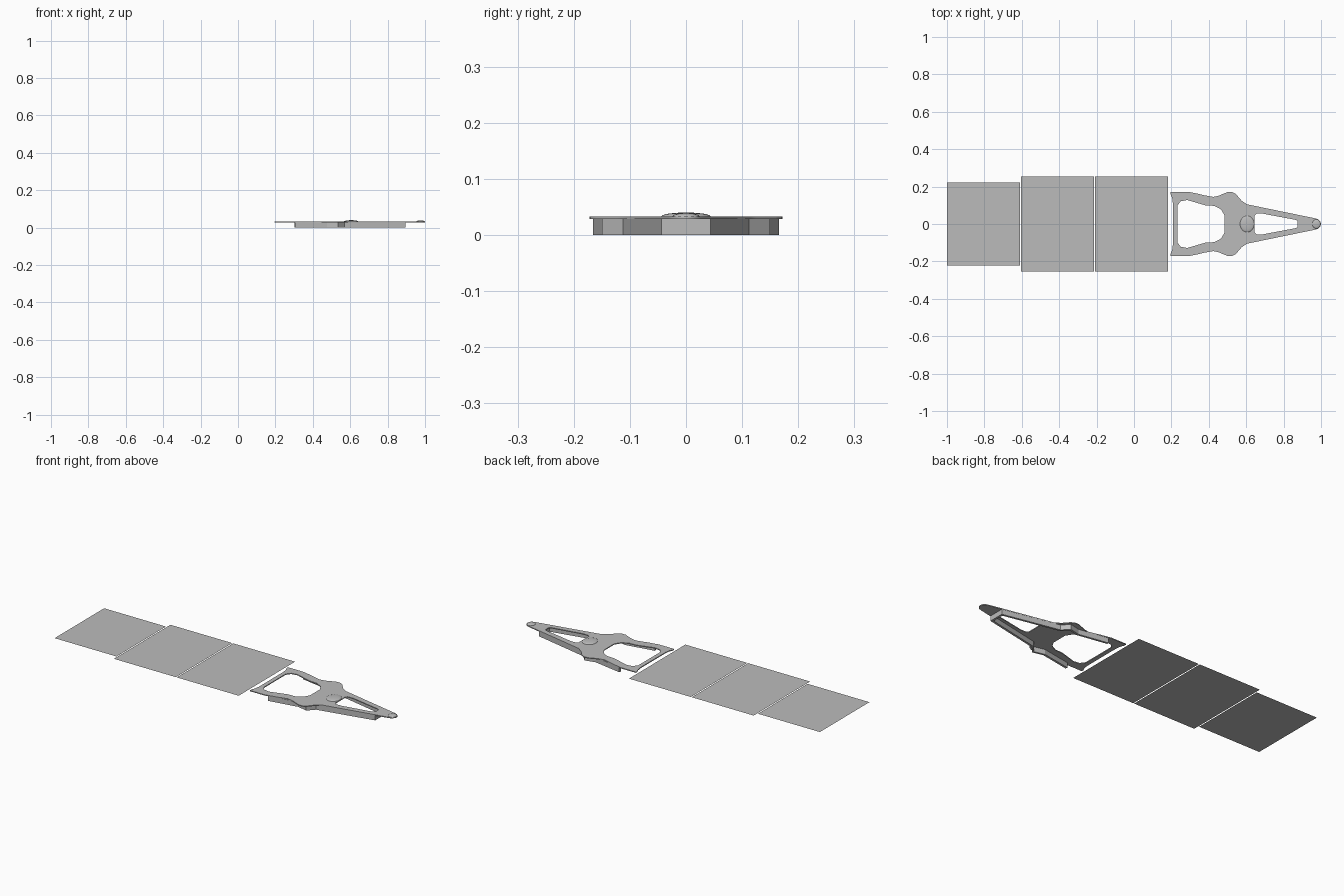
import bpy
import bmesh
from mathutils import Vector

cube = bpy.data.objects.get("Cube")
if cube:
    bpy.data.objects.remove(cube, do_unlink=True)

PLATE_BOTTOM, PLATE_TOP = 0.028, 0.033

grey = bpy.data.materials.new("plain grey")
grey.use_nodes = True
grey.diffuse_color = (0.5, 0.5, 0.5, 1)
grey.node_tree.nodes["Principled BSDF"].inputs["Base Color"].default_value = grey.diffuse_color


def mesh_object(name, bm):
    bmesh.ops.recalc_face_normals(bm, faces=bm.faces)
    mesh = bpy.data.meshes.new(name)
    bm.to_mesh(mesh)
    bm.free()
    mesh.materials.append(grey)
    obj = bpy.data.objects.new(name, mesh)
    bpy.context.collection.objects.link(obj)
    return obj


def mirrored(half):
    """Close a half outline by reflecting it across the x axis."""
    return half + [(x, -y) for x, y in reversed(half) if y > 0]


def flat_panel(name, x0, x1, half_width):
    bm = bmesh.new()
    corners = [(x0, -half_width), (x1, -half_width), (x1, half_width), (x0, half_width)]
    bm.faces.new([bm.verts.new((x, y, 0.03)) for x, y in corners])
    bm.normal_update()
    mesh_object(name, bm)


def pierced_plate(name, outlines):
    """Fill the first outline, cut out the others and give it thickness."""
    curve = bpy.data.curves.new(name, "CURVE")
    curve.dimensions = "2D"
    curve.fill_mode = "BOTH"
    curve.extrude = (PLATE_TOP - PLATE_BOTTOM) / 2
    for outline in outlines:
        spline = curve.splines.new("POLY")
        spline.points.add(len(outline) - 1)
        for point, (x, y) in zip(spline.points, outline):
            point.co = (x, y, 0, 1)
        spline.use_cyclic_u = True
    curve.materials.append(grey)
    obj = bpy.data.objects.new(name, curve)
    obj.location.z = (PLATE_TOP + PLATE_BOTTOM) / 2
    bpy.context.collection.objects.link(obj)
    bpy.ops.object.select_all(action="DESELECT")
    obj.select_set(True)
    bpy.context.view_layer.objects.active = obj
    bpy.ops.object.convert(target="MESH")


def wall(name, path, thickness):
    """Upright strip following a path, thickened to the path's right."""
    pts = [Vector(p) for p in path]
    inner = []
    for i, p in enumerate(pts):
        d = (pts[min(i + 1, len(pts) - 1)] - pts[max(i - 1, 0)]).normalized()
        inner.append(p + Vector((d.y, -d.x)) * thickness)
    bm = bmesh.new()
    rings = [[bm.verts.new((q.x, q.y, z)) for q, z in
              ((a, 0), (b, 0), (b, PLATE_BOTTOM), (a, PLATE_BOTTOM))]
             for a, b in zip(pts, inner)]
    for r, s in zip(rings, rings[1:]):
        for k in range(4):
            n = (k + 1) % 4
            bm.faces.new((r[k], r[n], s[n], s[k]))
    bm.faces.new(rings[0])
    bm.faces.new(rings[-1])
    mesh_object(name, bm)


def shallow_dome(name, x, size):
    bm = bmesh.new()
    bmesh.ops.create_uvsphere(bm, u_segments=24, v_segments=12, radius=1)
    bmesh.ops.delete(bm, geom=[v for v in bm.verts if v.co.z < -0.01], context="VERTS")
    bmesh.ops.scale(bm, vec=size, verts=bm.verts)
    bmesh.ops.translate(bm, vec=(x, 0, PLATE_TOP), verts=bm.verts)
    obj = mesh_object(name, bm)
    for poly in obj.data.polygons:
        poly.use_smooth = True


# Three flat panels in a row
flat_panel("outer_panel", -1.0, -0.61, 0.223)
flat_panel("middle_panel", -0.604, -0.214, 0.254)
flat_panel("inner_panel", -0.208, 0.182, 0.254)

# Yoke plate with a large and a small opening
outline = mirrored([(0.208, 0.11), (0.204, 0.14), (0.195, 0.16), (0.195, 0.172),
                    (0.29, 0.172), (0.35, 0.16), (0.415, 0.143), (0.45, 0.15),
                    (0.5, 0.171), (0.525, 0.171), (0.545, 0.16), (0.575, 0.125),
                    (0.605, 0.105), (0.965, 0.031), (0.985, 0.025), (0.997, 0.012), (1.0, 0)])
large_hole = mirrored([(0.232, 0.098), (0.25, 0.122), (0.285, 0.128), (0.35, 0.109),
                       (0.38, 0.1), (0.43, 0.097), (0.465, 0.078), (0.485, 0.045)])
small_hole = mirrored([(0.645, 0.046), (0.655, 0.055), (0.69, 0.055),
                       (0.865, 0.022), (0.875, 0.015)])
pierced_plate("yoke_plate", [outline, large_hole, small_hole])

# Stiffening ribs along both edges, joined by an end web
rib = [(0.305, 0.166), (0.475, 0.136), (0.535, 0.15), (0.57, 0.112), (0.895, 0.044)]
wall("left_rib", rib, 0.012)
wall("right_rib", [(x, -y) for x, y in rib], -0.012)
wall("rib_end_web", [(0.895, 0.044), (0.895, -0.044)], 0.012)

# Raised bosses on the plate
shallow_dome("centre_boss", 0.605, (0.038, 0.044, 0.007))
shallow_dome("tip_boss", 0.975, (0.022, 0.024, 0.006))
